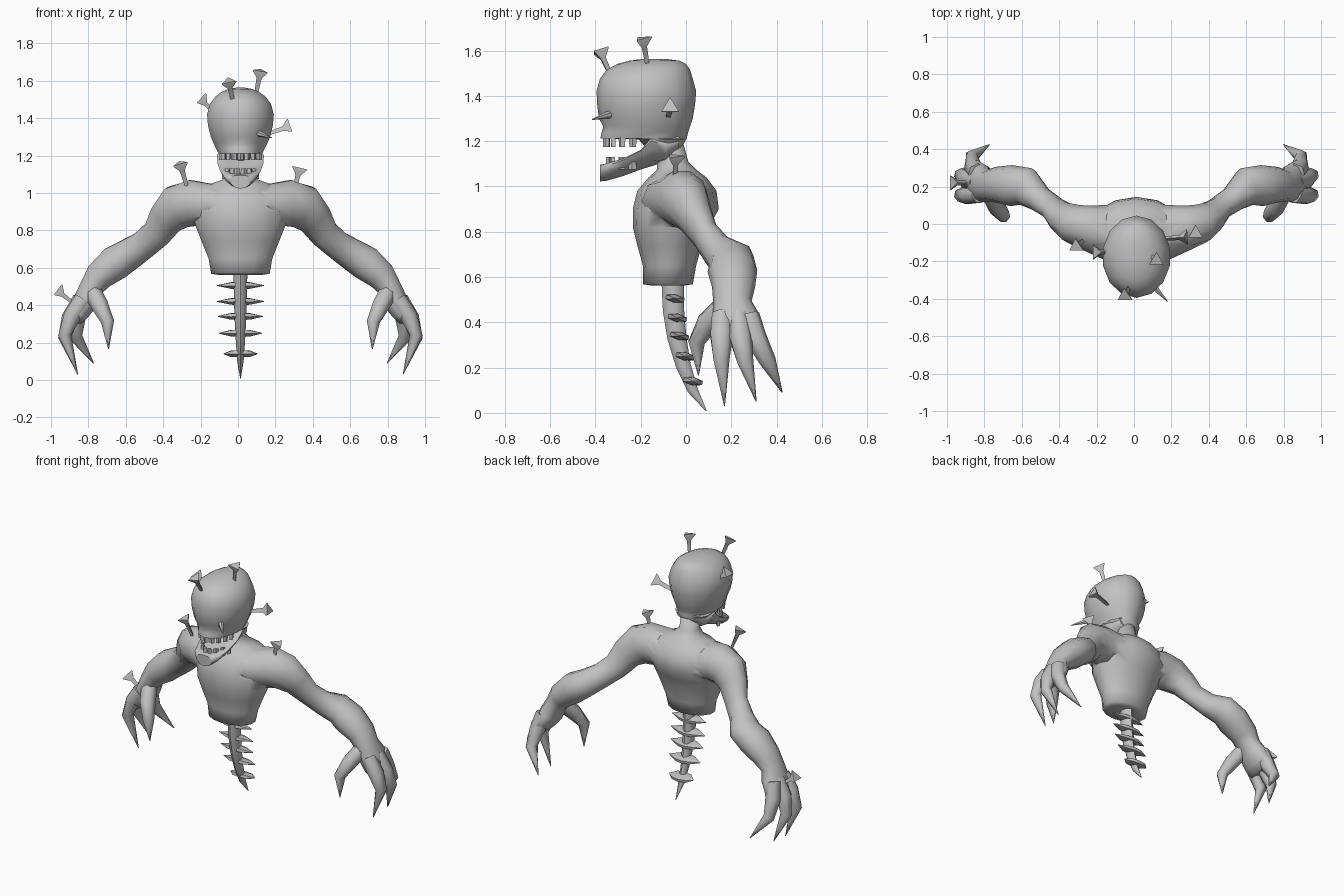
import bpy, bmesh, math
from mathutils import Vector

grey = bpy.data.materials.new("plain_grey")
grey.diffuse_color = (0.54, 0.54, 0.54, 1)


def finish(name, bm, mirror=False, angle=50, shift=.013):
    bmesh.ops.remove_doubles(bm, verts=bm.verts, dist=0.0005)
    bmesh.ops.recalc_face_normals(bm, faces=bm.faces)
    me = bpy.data.meshes.new(name)
    bm.to_mesh(me)
    bm.free()
    ob = bpy.data.objects.new(name, me)
    ob.location.x = shift
    bpy.context.collection.objects.link(ob)
    me.materials.append(grey)
    if mirror:
        ob.modifiers.new("mirror", "MIRROR")
    bpy.ops.object.select_all(action='DESELECT')
    ob.select_set(True)
    bpy.context.view_layer.objects.active = ob
    bpy.ops.object.shade_smooth_by_angle(angle=math.radians(angle))
    return ob


def loft(bm, rings, ref, axis=None, sides=10, caps=(True, True)):
    """Rings are (centre, radius along ref, radius across); axis fixes the ring plane."""
    cs = [Vector(r[0]) for r in rings]
    loops = []
    for i, (c, ru, rv) in enumerate(rings):
        t = Vector(axis) if axis else cs[min(i + 1, len(cs) - 1)] - cs[max(i - 1, 0)]
        t.normalize()
        u = Vector(ref)
        u = (u - t * u.dot(t)).normalized()
        v = t.cross(u)
        loops.append([bm.verts.new(cs[i] + u * ru * math.cos(a) + v * rv * math.sin(a))
                      for a in (math.tau * k / sides for k in range(sides))])
    for l0, l1 in zip(loops, loops[1:]):
        for k in range(sides):
            j = (k + 1) % sides
            bm.faces.new((l0[k], l0[j], l1[j], l1[k]))
    for on, loop in zip(caps, (loops[0], loops[-1])):
        if on:
            bm.faces.new(loop)


def stack(rows):
    """Rows (z, y front, y back, half width) to horizontal rings."""
    return [((0, (f + b) / 2, z), (b - f) / 2, w) for z, f, b, w in rows]


Y, Z = (0, 1, 0), (0, 0, 1)

# torso, with neck stump
bm = bmesh.new()
loft(bm, stack([(.562, -.15, -.01, .12), (.568, -.19, .03, .16), (.65, -.19, .045, .175),
                (.74, -.215, .07, .212), (.82, -.235, .10, .245), (.90, -.235, .145, .262),
                (.98, -.215, .135, .25), (1.04, -.165, .09, .19), (1.07, -.13, .05, .10),
                (1.11, -.125, .01, .062), (1.22, -.14, -.02, .06)]), Y, Z, 14)
torso = finish("torso", bm, angle=100)

# shoulders and arms down to the palm
bm = bmesh.new()
loft(bm, [((0, -.05, .94), .165, .11), ((.15, -.045, .94), .15, .112),
          ((.26, -.02, .945), .122, .13), ((.335, .0, .925), .108, .125),
          ((.395, .04, .865), .082, .10), ((.445, .085, .785), .062, .083),
          ((.52, .135, .72), .072, .08), ((.59, .20, .675), .105, .088),
          ((.67, .205, .625), .11, .098), ((.755, .21, .555), .095, .082),
          ((.80, .205, .49), .085, .065), ((.83, .22, .42), .105, .068),
          ((.86, .23, .36), .115, .055), ((.87, .235, .31), .09, .025)],
     Y, sides=10, caps=(False, True))
arms = finish("arms", bm, True, 70)

# fuse the arms into the torso so the shoulders flow into the chest
fuse = torso.modifiers.new("fuse", "BOOLEAN")
fuse.operation, fuse.solver, fuse.object = "UNION", "EXACT", arms
arms.hide_render = True
arms.hide_viewport = True

# clawed fingers and thumb
bm = bmesh.new()
for base, knuckle, mid, tip in [
        ((.84, .16, .43), (.90, .155, .34), (.94, .155, .24), (.87, .17, .03)),
        ((.85, .23, .43), (.91, .24, .33), (.94, .26, .23), (.88, .31, .05)),
        ((.85, .275, .43), (.875, .305, .33), (.88, .36, .23), (.785, .425, .09)),
        ((.79, .17, .47), (.75, .095, .395), (.71, .045, .31), (.705, .055, .165))]:
    loft(bm, [(base, .05, .05), (knuckle, .052, .048), (mid, .038, .036), (tip, .002, .002)],
         Y, sides=7)
finish("fingers", bm, True, 75)

# skull with a flat palate over the open mouth
bm = bmesh.new()
loft(bm, stack([(1.165, -.17, -.02, .085), (1.208, -.21, .0, .12), (1.212, -.378, .003, .12),
                (1.24, -.372, .01, .135), (1.265, -.365, .018, .147), (1.30, -.385, .03, .162),
                (1.36, -.392, .04, .178), (1.42, -.395, .045, .183), (1.475, -.38, .03, .168),
                (1.515, -.35, .018, .138), (1.54, -.305, .0, .103), (1.555, -.25, -.03, .068),
                (1.563, -.19, -.09, .025)]), Y, Z, 14)
finish("skull", bm)

# lower jaw reaching forward to the chin, its edges lifted into a grin
bm = bmesh.new()
loft(bm, [((0, y, (lo + hi) / 2), (hi - lo) / 2, w) for y, lo, hi, w in
          [(-.38, 1.022, 1.095, .06), (-.35, 1.025, 1.10, .09), (-.28, 1.045, 1.11, .108),
           (-.20, 1.075, 1.14, .122), (-.15, 1.09, 1.21, .126), (-.09, 1.11, 1.24, .115),
           (-.03, 1.16, 1.24, .08)]], Z, Y, 12)
for v in bm.verts:
    if v.co.y < -.12:
        v.co.z += .04 * (v.co.x / .11) ** 2
finish("jaw", bm)

# teeth along both jaws
bm = bmesh.new()
for z0, z1, rx, ry, n in [(1.225, 1.175, .105, .145, 9), (1.075, 1.13, .088, .135, 8)]:
    for k in range(n):
        a = math.pi * (k + .5) / n
        x, y = rx * math.cos(a), -.21 - ry * math.sin(a)
        loft(bm, [((x, y, z0), .013, .018), ((x, y, z1), .011, .015)],
             (math.cos(a), -math.sin(a), 0), Z, 4)
finish("teeth", bm, angle=30)

# tapering spine
bm = bmesh.new()
loft(bm, [((0, y, z), r, r * .75) for y, z, r in
          [(-.06, .62, .05), (-.055, .45, .047), (-.04, .33, .042), (-.012, .21, .033),
           (.03, .10, .023), (.09, .008, .002)]], Y, sides=8)
finish("spine", bm)

# spiked vertebrae, tilted down towards the back
bm = bmesh.new()
for z, y, half in [(.505, -.05, .125), (.42, -.04, .125), (.34, -.03, .12),
                   (.25, -.005, .115), (.14, .03, .09)]:
    loft(bm, [((-half, y, z), .002, .002), ((-.05, y, z), .018, .04), ((0, y, z), .019, .05),
              ((.05, y, z), .018, .04), ((half, y, z), .002, .002)], (0, .2, 1), (1, 0, 0), 6)
finish("vertebrae", bm, angle=60)

# three-sided nails driven into the body: (embedded point, head centre)
bm = bmesh.new()
for p, q in [((.095, -.17, 1.52), (.12, -.195, 1.655)), ((-.025, -.33, 1.48), (-.05, -.385, 1.60)),
             ((-.13, -.15, 1.43), (-.205, -.15, 1.50)), ((.13, -.08, 1.305), (.28, -.07, 1.352)),
             ((.305, -.05, 1.03), (.33, -.05, 1.135)), ((-.275, -.09, 1.04), (-.31, -.12, 1.16)),
             ((-.87, .22, .40), (-.97, .22, .475))]:
    p, q = Vector(p), Vector(q)
    d = (q - p).normalized()
    ref = Z if abs(d.x) > .6 else Y
    loft(bm, [(p, .011, .011), (q - d * .04, .016, .016), (q - d * .005, .046, .046),
              (q, .045, .045)], ref, sides=3)
finish("nails", bm, angle=35, shift=0)

# spike sticking out of the eye
bm = bmesh.new()
loft(bm, [((.09, -.31, 1.32), .018, .018), ((.12, -.35, 1.315), .016, .016),
          ((.18, -.415, 1.295), .002, .002)], Z, sides=6)
finish("eye_spike", bm, shift=0)
